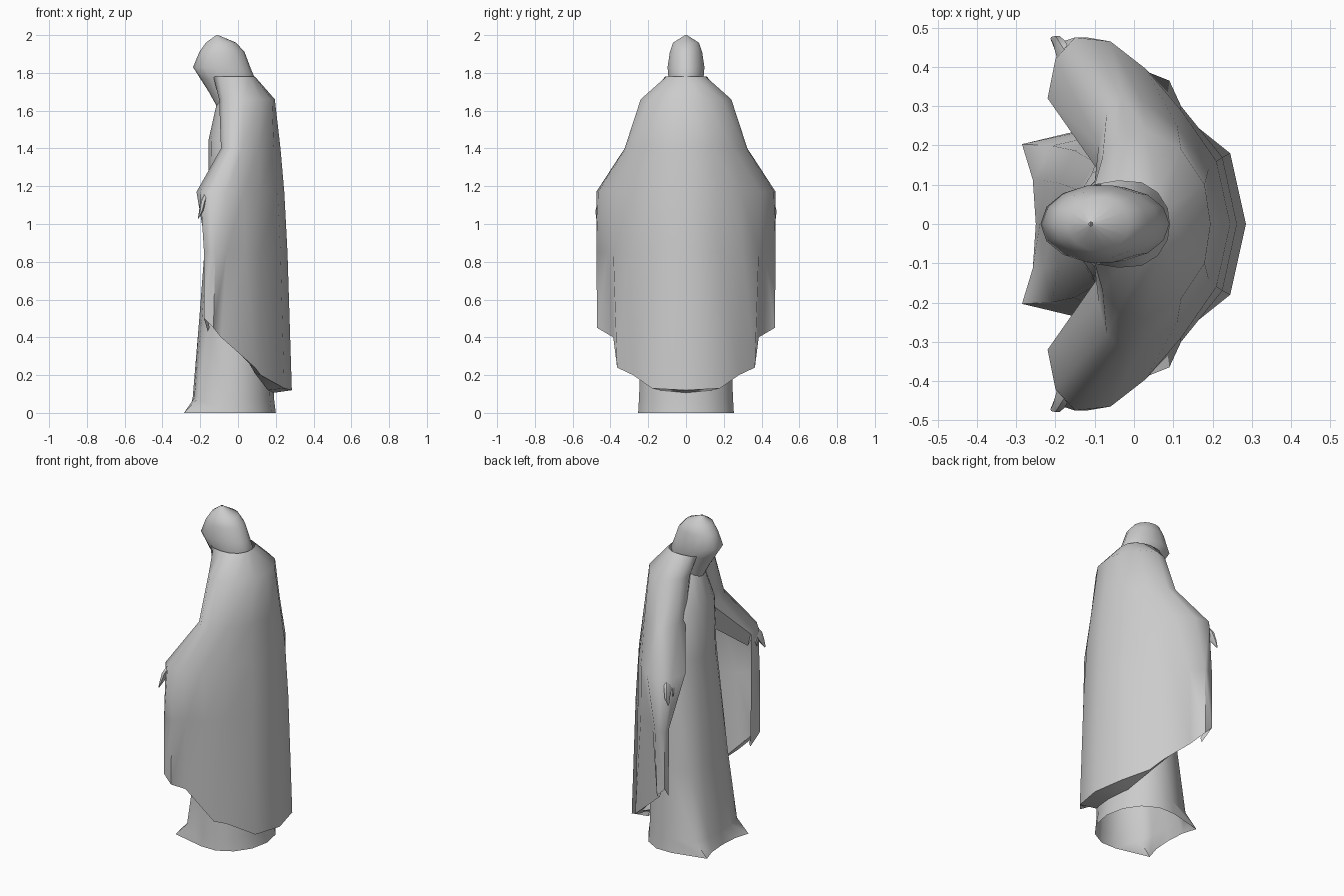
import bpy, bmesh, math

cube = bpy.data.objects.get("Cube")
if cube:
    bpy.data.objects.remove(cube)

# One plain stone colour
stone = bpy.data.materials.new("grey_stone")
stone.use_nodes = True
colour = (0.6, 0.6, 0.6, 1)
stone.diffuse_color = colour
stone.node_tree.nodes["Principled BSDF"].inputs["Base Color"].default_value = colour


def loft(name, rows, closed=False, mirror=False, cap=False, angle=60):
    """Skin rows of points; mirror joins a half shape across y = 0."""
    bm = bmesh.new()
    grid = [[bm.verts.new(p) for p in row] for row in rows]
    for a, b in zip(grid, grid[1:]):
        n = len(a)
        for i in range(n if closed else n - 1):
            j = (i + 1) % n
            bm.faces.new((a[i], a[j], b[j], b[i]))
    if cap:
        bm.faces.new(grid[0])
        bm.faces.new(grid[-1])
    if mirror:
        geom = bm.verts[:] + bm.edges[:] + bm.faces[:]
        copy = bmesh.ops.duplicate(bm, geom=geom)["geom"]
        for v in copy:
            if isinstance(v, bmesh.types.BMVert):
                v.co.y = -v.co.y
        bmesh.ops.reverse_faces(bm, faces=[f for f in copy if isinstance(f, bmesh.types.BMFace)])
    bmesh.ops.remove_doubles(bm, verts=bm.verts[:], dist=0.0005)
    bmesh.ops.recalc_face_normals(bm, faces=bm.faces[:])
    mesh = bpy.data.meshes.new(name)
    bm.to_mesh(mesh)
    bm.free()
    mesh.materials.append(stone)
    obj = bpy.data.objects.new(name, mesh)
    bpy.context.collection.objects.link(obj)
    bpy.ops.object.select_all(action="DESELECT")
    obj.select_set(True)
    bpy.context.view_layer.objects.active = obj
    bpy.ops.object.shade_smooth_by_angle(angle=math.radians(angle))
    return obj


def oval(z, front, back, width, flare=0, tilt=0, sides=14):
    """Oval ring from its front and back; flare pulls out the hem points."""
    ring = []
    for i in range(sides):
        t = math.tau * i / sides
        pull = {1: 0.25, 2: 1}.get(min(i, sides - i), 0) * flare
        c = math.cos(t)
        ring.append(((front + back) / 2 + (front - back) / 2 * c - pull,
                     width * math.sin(t), z + tilt * c))
    return ring


# Gown with two flared points at the front hem
loft("gown", [
    oval(0, -0.25, 0.2, 0.26, 0.12),
    oval(0.08, -0.24, 0.19, 0.255, 0.05),
    oval(0.5, -0.205, 0.18, 0.24, 0.02),
    oval(1.15, -0.155, 0.15, 0.2),
    oval(1.45, -0.155, 0.1, 0.165),
    oval(1.65, -0.11, 0.05, 0.08),
], closed=True)

# Bowed, veiled head
loft("veiled_head", [
    oval(2.0, -0.115, -0.105, 0.005),
    oval(1.96, -0.17, -0.01, 0.07),
    oval(1.91, -0.205, 0.035, 0.088),
    oval(1.83, -0.238, 0.065, 0.1),
    oval(1.77, -0.2, 0.09, 0.095),
    oval(1.70, -0.155, 0.07, 0.08),
    oval(1.6, -0.1, 0.05, 0.06),
], closed=True)

# Mantle: half rows from the centre back round to the front edge
neck = [(0.09, 0), (0.085, 0.04), (0.06, 0.08), (0.02, 0.105),
        (-0.04, 0.11), (-0.1, 0.1), (-0.13, 0.08), (-0.12, 0.05)]
shoulder = [(0.195, 0), (0.18, 0.1), (0.12, 0.19), (0.03, 0.24),
            (-0.04, 0.22), (-0.08, 0.17), (-0.1, 0.11), (-0.08, 0.07)]
upper_arm = [(0.225, 0), (0.19, 0.14), (0.11, 0.25), (0.02, 0.315),
             (-0.03, 0.325), (-0.07, 0.28), (-0.09, 0.2), (-0.08, 0.12)]
elbow = [(0.245, 0), (0.21, 0.16), (0.12, 0.29), (0.03, 0.395),
         (-0.06, 0.465), (-0.15, 0.475), (-0.2, 0.42), (-0.22, 0.32)]
drape = [(0.262, 0), (0.225, 0.17), (0.12, 0.3), (0.04, 0.385),
         (-0.06, 0.415), (-0.12, 0.475), (-0.18, 0.465), (-0.165, 0.4)]
hem = [(0.285, 0, 0.12), (0.245, 0.18, 0.13), (0.12, 0.28, 0.2), (0.09, 0.365, 0.24),
       (-0.09, 0.385, 0.4), (-0.13, 0.47, 0.45), (-0.18, 0.465, 0.5), (-0.16, 0.4, 0.43)]
lining = [(0.18, 0, 0.105), (0.16, 0.14, 0.12), (0.09, 0.22, 0.21), (0.06, 0.34, 0.26),
          (-0.09, 0.375, 0.42), (-0.13, 0.45, 0.47), (-0.165, 0.45, 0.52), (-0.15, 0.4, 0.45)]


def level(points, z):
    return [(x, y, z) for x, y in points]


loft("mantle", [level(neck, 1.78), level(shoulder, 1.66), level(upper_arm, 1.4),
                level(elbow, 1.17), level(drape, 0.85), hem, lining], mirror=True)

# Sleeve undersides running from the wrist back to the chest
for side, tag in ((1, "right"), (-1, "left")):
    flip = lambda pts: [(x, y * side, z) for x, y, z in pts]
    loft(tag + "_sleeve", [
        flip([(-0.09, 0.2, 1.4), (-0.08, 0.12, 1.4), (-0.06, 0.14, 1.25)]),
        flip([(-0.2, 0.42, 1.17), (-0.22, 0.32, 1.17), (-0.17, 0.36, 1.07)]),
    ], closed=True)

    # Hand: mitten and thumb tapering down from the wrist
    for part, spine in (
        ("hand", [(-0.165, 0.41, 1.17, 0.03), (-0.185, 0.44, 1.12, 0.032),
                  (-0.195, 0.46, 1.07, 0.022), (-0.21, 0.472, 1.03, 0.005)]),
        ("thumb", [(-0.18, 0.41, 1.14, 0.014), (-0.195, 0.4, 1.1, 0.012),
                   (-0.2, 0.41, 1.06, 0.004)]),
    ):
        rows = []
        for x, y, z, r in spine:
            rows.append([(x + r * 0.5 * math.cos(a), (y + r * math.sin(a)) * side, z)
                         for a in (math.tau * k / 6 for k in range(6))])
        loft(tag + "_" + part, rows, closed=True, cap=True)
